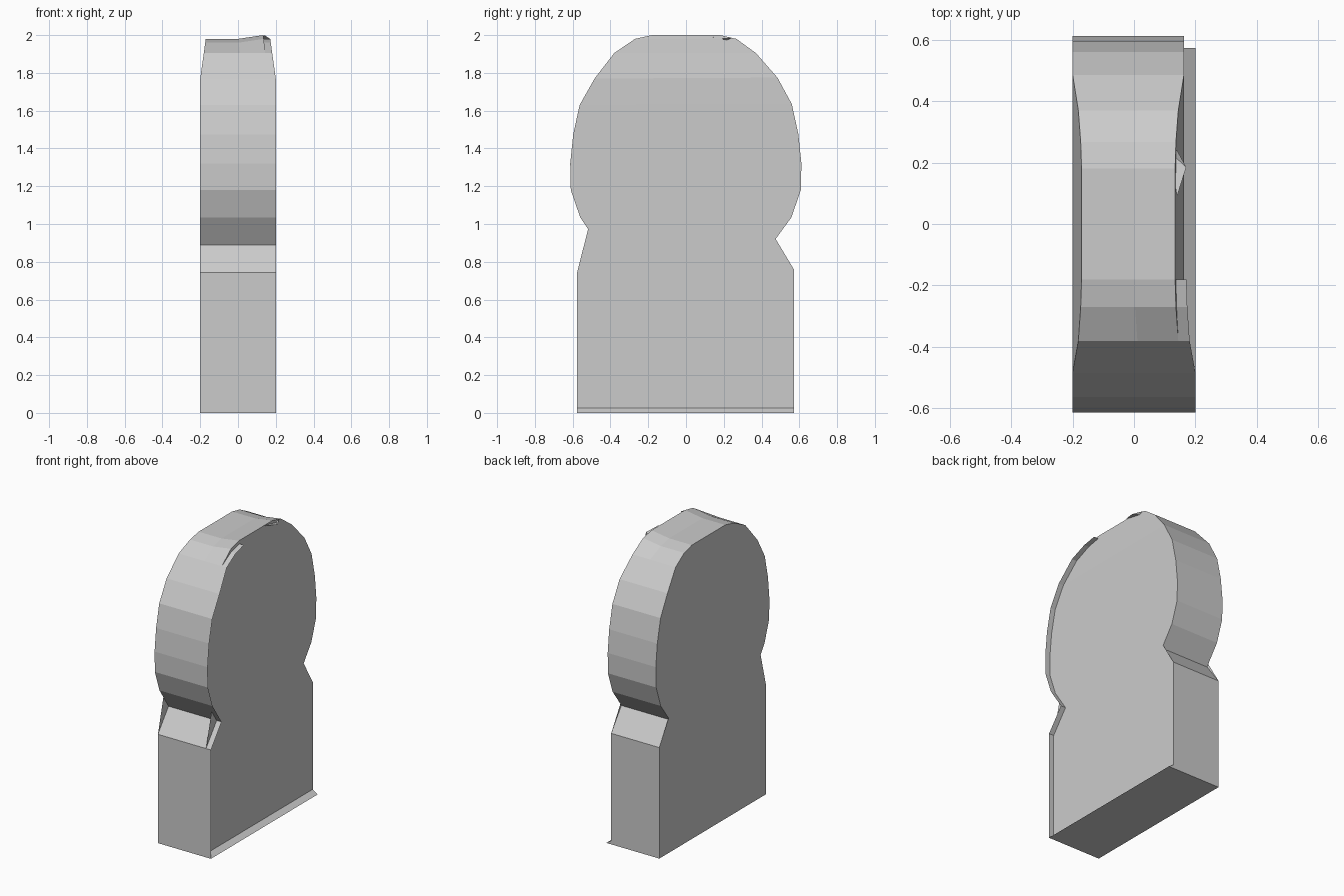
import bpy
import bmesh

cube = bpy.data.objects.get("Cube")
if cube:
    bpy.data.objects.remove(cube, do_unlink=True)

GREY = (0.6, 0.6, 0.6, 1.0)
mat = bpy.data.materials.new("stone_grey")
mat.use_nodes = True
mat.diffuse_color = GREY
mat.node_tree.nodes["Principled BSDF"].inputs["Base Color"].default_value = GREY

# Front and back outlines (y, z) from the base up to the flat crown
FRONT = [(-.577, 0), (-.577, .742), (-.463, .89), (-.56, 1.035), (-.61, 1.18),
         (-.613, 1.32), (-.597, 1.475), (-.563, 1.63), (-.484, 1.77),
         (-.38, 1.905), (-.27, 1.96), (-.18, 1.98)]
BACK = [(.573, 0), (.573, .757), (.463, .905), (.558, 1.035), (.608, 1.18),
        (.611, 1.32), (.595, 1.475), (.56, 1.635), (.484, 1.775),
        (.37, 1.905), (.267, 1.96), (.18, 1.98)]
LEFT, RIGHT, LIP = -.2, .163, .2      # side planes and outer edge of the lip


def lean(x, z):
    """Pull the sides inward above the widest part of the head."""
    inset = max(0, z - 1.77) * .14
    return x + inset if x < 0 else x - inset


def make_object(name, bm):
    bmesh.ops.recalc_face_normals(bm, faces=bm.faces)
    me = bpy.data.meshes.new(name)
    bm.to_mesh(me)
    bm.free()
    me.materials.append(mat)
    ob = bpy.data.objects.new(name, me)
    bpy.context.collection.objects.link(ob)
    return ob


def sheet(name, polygons):
    bm = bmesh.new()
    for poly in polygons:
        bm.faces.new([bm.verts.new(p) for p in poly])
    bmesh.ops.remove_doubles(bm, verts=bm.verts, dist=.0005)
    return make_object(name, bm)


def outline(bm, x, pts, ridge=0):
    """Place an outline at x, with the crown raised by ridge."""
    return [bm.verts.new((lean(x, z), y, z + (ridge if z > 1.95 else 0)))
            for y, z in pts]


# Slab body: rounded head, pinched neck and rectangular base
bm = bmesh.new()
stations = [(LEFT, 0), (.03, 0), (RIGHT, .02)]
fronts = [outline(bm, x, FRONT, r) for x, r in stations]
backs = [outline(bm, x, BACK, r) for x, r in stations]
last = len(FRONT) - 1
for i in range(len(stations) - 1):
    for side in (fronts, backs):
        for a in range(last):
            bm.faces.new((side[i][a], side[i + 1][a],
                          side[i + 1][a + 1], side[i][a + 1]))
    for a in (0, last):
        bm.faces.new((fronts[i][a], fronts[i + 1][a],
                      backs[i + 1][a], backs[i][a]))
for k in (0, -1):
    for a in range(last):
        bm.faces.new((fronts[k][a], fronts[k][a + 1],
                      backs[k][a + 1], backs[k][a]))
make_object("slab_body", bm)

# Thin lip continuing the front outline past the side face
sheet("front_lip", [[(lean(RIGHT, z0), y0, z0), (lean(LIP, z0), y0, z0),
                     (lean(LIP, z1), y1, z1), (lean(RIGHT, z1), y1, z1)]
                    for (y0, z0), (y1, z1) in zip(FRONT, FRONT[1:])])

# Small flared strip along the foot of the side face
y0, y1 = FRONT[0][0], BACK[0][0]
foot = [(RIGHT, .025), (LIP, 0), (RIGHT, 0)]
sheet("foot_flare", [[(xa, y0, za), (xb, y0, zb), (xb, y1, zb), (xa, y1, za)]
                     for (xa, za), (xb, zb) in zip(foot, foot[1:])]
      + [[(x, y, z) for x, z in foot] for y in (y0, y1)])

# Triangular webs filling the neck corners on both sides
for label, pts, t in (("front", FRONT, .57), ("back", BACK, .12)):
    (sy, sz), (ny, nz), (hy, hz) = pts[1:4]
    web = [(sy, sz), (ny + (hy - ny) * t, nz + (hz - nz) * t), (ny, nz)]
    sheet(label + "_neck_webs", [[(x, y, z) for y, z in web]
                                 for x in (LEFT, RIGHT)])

# Small raised chip on the crown
sheet("crown_chip", [[(.115, .235, 1.97), (.14, .09, 2.0), (.17, .185, 1.98)],
                     [(.115, .235, 1.97), (.17, .185, 1.98), (.14, .24, 1.985)]])
